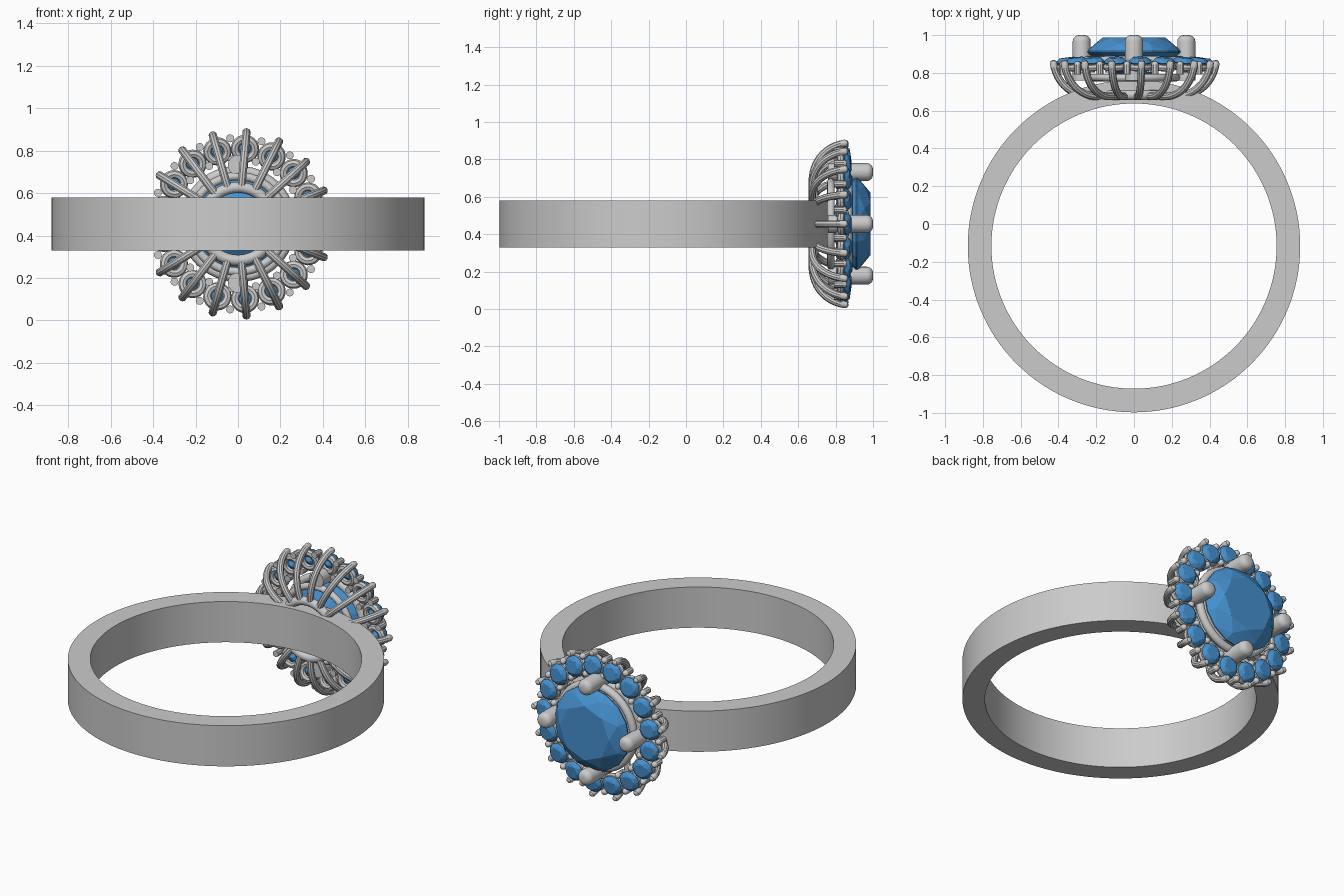
import bpy, bmesh
from math import sin, cos, pi, radians
from mathutils import Matrix, Vector

if "Cube" in bpy.data.objects:
    bpy.data.objects.remove(bpy.data.objects["Cube"])

# Head frame: local z runs along world +y, centred on the setting
HEAD = Matrix.Translation((0, 0, 0.455)) @ Matrix.Rotation(-pi / 2, 4, 'X')
N = 17
blue = bpy.data.materials.new("gem_blue")
blue.diffuse_color = (0.06, 0.28, 0.62, 1)
blue.use_nodes = True
blue.node_tree.nodes["Principled BSDF"].inputs["Base Color"].default_value = blue.diffuse_color


def finish(bm, name, mat=None, smooth=True, matrix=HEAD):
    bm.transform(matrix)
    bmesh.ops.recalc_face_normals(bm, faces=bm.faces)
    me = bpy.data.meshes.new(name)
    bm.to_mesh(me)
    bm.free()
    ob = bpy.data.objects.new(name, me)
    bpy.context.collection.objects.link(ob)
    if mat:
        me.materials.append(mat)
    if smooth:
        bpy.context.view_layer.objects.active = ob
        ob.select_set(True)
        bpy.ops.object.shade_smooth_by_angle(angle=radians(35))
        ob.select_set(False)
    return ob


def bridge(bm, rings, loop=False):
    n = len(rings[0])
    for i in range(len(rings) if loop else len(rings) - 1):
        a, b = rings[i], rings[(i + 1) % len(rings)]
        for j in range(n):
            k = (j + 1) % n
            bm.faces.new((a[j], a[k], b[k], b[j]))


def lathe(bm, profile, seg, m=Matrix(), closed=True):
    """Spin an (r, z) profile round local z; closed joins last to first."""
    rings = [[bm.verts.new(m @ Vector((r * cos(2 * pi * j / seg), r * sin(2 * pi * j / seg), z)))
              for j in range(seg)] for r, z in profile]
    bridge(bm, rings, closed)
    if not closed:
        bm.faces.new(rings[0])
        bm.faces.new(rings[-1])


def torus(bm, R, r, z, m=Matrix(), seg=48, sides=12):
    lathe(bm, [(R + r * cos(2 * pi * i / sides), z + r * sin(2 * pi * i / sides))
               for i in range(sides)], seg, m)


def post(bm, r, z0, z1, m, seg=16, round_=0.7):
    """Upright prong with a rounded tip."""
    h = r * round_
    prof = [(r, z0)] + [(r - h + h * cos(t * pi / 8), z1 - h + h * sin(t * pi / 8)) for t in range(5)]
    lathe(bm, [(max(a, 0.001), b) for a, b in prof], seg, m, False)


def gem(bm, R, z, crown, pav, m=Matrix(), seg=16):
    """Round brilliant made as the hull of table, crown, girdle and culet points."""
    pts = [(0, 0, z - pav)]
    for r, h, n, off in ((0.66, crown, seg // 2, 0), (0.87, crown * 0.55, seg // 2, 0.5),
                         (1, 0, seg, 0), (1, -0.1 * crown, seg, 0), (0.55, -pav * 0.5, seg // 2, 0.5)):
        for j in range(n):
            a = 2 * pi * (j + off) / n
            pts.append((R * r * cos(a), R * r * sin(a), z + h))
    vs = [bm.verts.new(m @ Vector(p)) for p in pts]
    bmesh.ops.convex_hull(bm, input=vs)


def spin(a, r=0.0, z=0.0):
    return Matrix.Rotation(a, 4, 'Z') @ Matrix.Translation((r, 0, z))


# Band
bm = bmesh.new()
lathe(bm, [(0.88, 0.33), (0.88, 0.58), (0.755, 0.58), (0.755, 0.33)], 128)
finish(bm, "ring_band", matrix=Matrix.Translation((0, -0.117, 0)))

# Base ring, lower gallery ring and centre stone seat
for name, R, r, z in (("base_ring", 0.172, 0.026, 0.683),
                      ("gallery_ring", 0.225, 0.02, 0.775),
                      ("stone_seat", 0.25, 0.024, 0.865)):
    bm = bmesh.new()
    torus(bm, R, r, z)
    finish(bm, name)

# Centre stone
bm = bmesh.new()
gem(bm, 0.252, 0.915, 0.072, 0.19)
finish(bm, "centre_stone", blue, False)

# Four main prongs
bm = bmesh.new()
for k in range(4):
    post(bm, 0.048, 0.76, 1.0, spin(k * pi / 2, 0.277), 24)
finish(bm, "main_prongs")

# Curved basket wires
P = [Vector(p) for p in ((0.165, 0, 0.68), (0.33, 0, 0.65), (0.42, 0, 0.75), (0.433, 0, 0.85))]
bm = bmesh.new()
for k in range(N):
    m = spin(2 * pi * k / N)
    rings = []
    for i in range(15):
        t = min(i / 12, 1)
        u = 1 - t
        c = P[0] * u**3 + P[1] * 3 * u * u * t + P[2] * 3 * u * t * t + P[3] * t**3
        d = ((P[1] - P[0]) * u * u + (P[2] - P[1]) * 2 * u * t + (P[3] - P[2]) * t * t).normalized()
        side = Vector((d.z, 0, -d.x))
        r = 0.02
        if i > 12:                      # rounded tip
            r, c = r * (0.75, 0.2)[i - 13], c + d * (0.013, 0.019)[i - 13]
        rings.append([bm.verts.new(m @ (c + side * r * cos(j * pi / 5) + Vector((0, r * sin(j * pi / 5), 0))))
                      for j in range(10)])
    bridge(bm, rings)
    bm.faces.new(rings[0])
    bm.faces.new(rings[-1])
finish(bm, "basket_wires")

# Halo: tilted cups, stones and shared bead prongs
cups, stones, beads = bmesh.new(), bmesh.new(), bmesh.new()
for k in range(N):
    a = 2 * pi * k / N
    m = spin(a, 0.357, 0.845) @ Matrix.Rotation(radians(8), 4, 'Y')
    torus(cups, 0.047, 0.02, -0.012, m, 20, 8)
    gem(stones, 0.062, 0.014, 0.022, 0.05, m, 12)
    for r, z in ((0.405, 0.862), (0.305, 0.872)):
        post(beads, 0.019, z - 0.07, z, spin(a + pi / N, r), 10, 1.0)
finish(cups, "halo_cups")
finish(stones, "halo_stones", blue, False)
finish(beads, "halo_beads")
